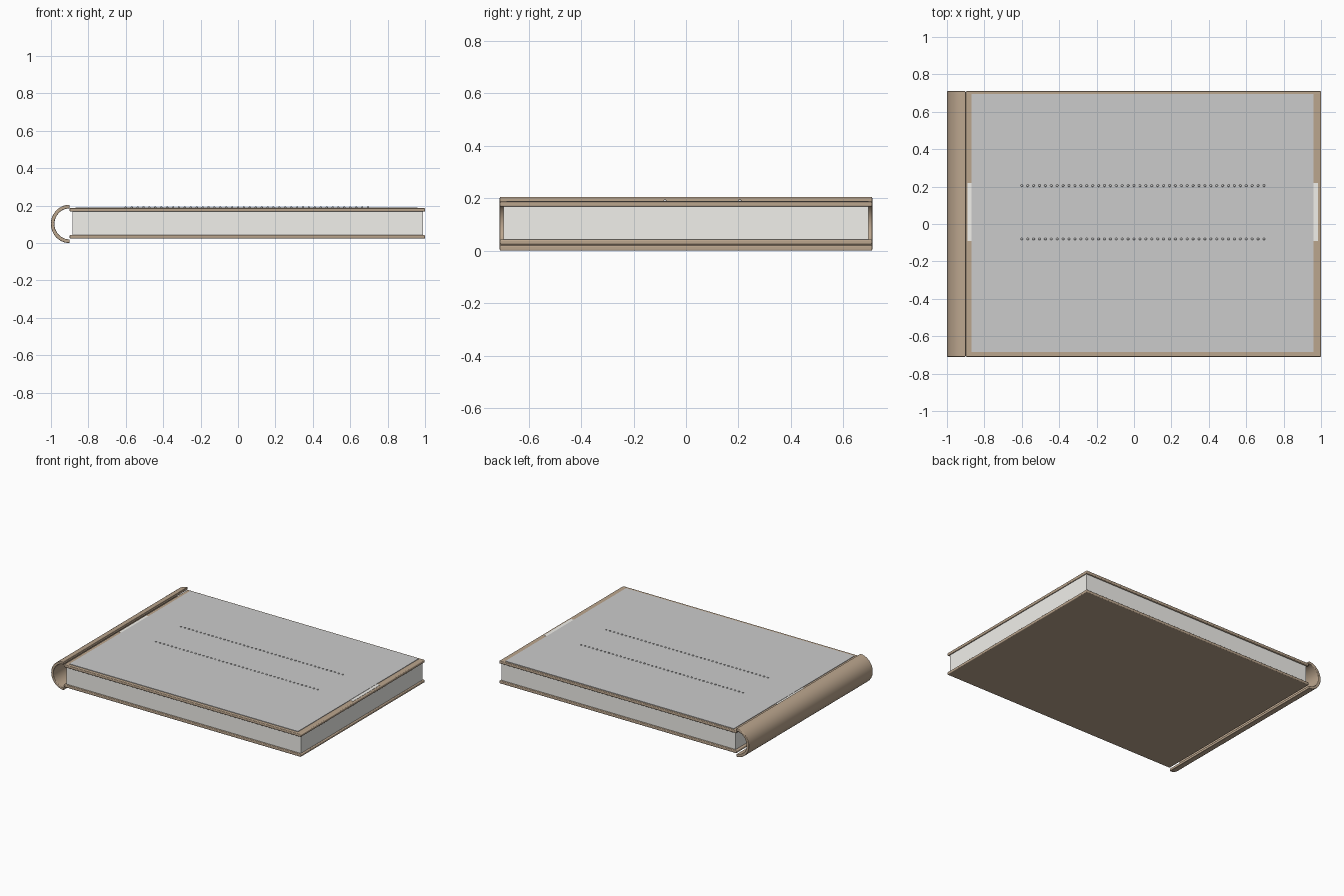
import bpy, bmesh, math

if "Cube" in bpy.data.objects:
    bpy.data.objects.remove(bpy.data.objects["Cube"])


def material(name, rgb):
    m = bpy.data.materials.new(name)
    m.diffuse_color = (*rgb, 1)
    m.use_nodes = True
    m.node_tree.nodes["Principled BSDF"].inputs["Base Color"].default_value = m.diffuse_color
    return m


TAN = material("tan_leather", (0.50, 0.38, 0.27))
PAPER = material("paper", (0.88, 0.87, 0.83))


def finish(name, bm, mat=None, bevel=0.0):
    bmesh.ops.recalc_face_normals(bm, faces=bm.faces)
    me = bpy.data.meshes.new(name)
    bm.to_mesh(me)
    bm.free()
    ob = bpy.data.objects.new(name, me)
    bpy.context.collection.objects.link(ob)
    if mat:
        me.materials.append(mat)
    if bevel:
        b = ob.modifiers.new("soft_edges", 'BEVEL')
        b.width, b.segments = bevel, 3
    bpy.ops.object.select_all(action='DESELECT')
    bpy.context.view_layer.objects.active = ob
    ob.select_set(True)
    bpy.ops.object.shade_smooth_by_angle(angle=math.radians(35))
    return ob


def box(name, lo, hi, mat=None, bevel=0.0):
    bm = bmesh.new()
    bmesh.ops.create_cube(bm, size=1)
    for v in bm.verts:
        v.co = [(a + b) / 2 + c * (b - a) for a, b, c in zip(lo, hi, v.co)]
    return finish(name, bm, mat, bevel)


# Covers and page block
box("bottom_cover", (-0.90, -0.71, 0.024), (1.0, 0.71, 0.043), TAN, 0.005)
box("top_cover", (-0.90, -0.71, 0.168), (1.0, 0.71, 0.187), TAN, 0.005)
box("pages", (-0.885, -0.695, 0.042), (0.99, 0.695, 0.169), PAPER)

# Wrap band and grey cover panel lying on the top cover
box("label_band", (-0.89, -0.09, 0.186), (0.985, 0.22, 0.1885), PAPER)
box("cover_panel", (-0.87, -0.685, 0.186), (0.96, 0.695, 0.1905))

# Spine: half-ring profile swept along y
bm = bmesh.new()
N, CX, CZ = 32, -0.90, 0.1025
angles = [math.pi / 2 + math.pi * i / N for i in range(N + 1)]
ring = [(0.1025 * math.cos(a), 0.1025 * math.sin(a)) for a in angles]
ring += [(0.083 * math.cos(a), 0.083 * math.sin(a)) for a in reversed(angles)]
face = bm.faces.new([bm.verts.new((CX + x * 0.98, -0.71, CZ + z)) for x, z in ring])
ext = bmesh.ops.extrude_face_region(bm, geom=[face], use_keep_orig=True)
bmesh.ops.translate(bm, vec=(0, 1.42, 0),
                    verts=[g for g in ext["geom"] if isinstance(g, bmesh.types.BMVert)])
finish("spine", bm, TAN, 0.004)

# Two rows of small studs across the panel
bm = bmesh.new()
COUNT = 42
for y in (0.205, -0.08):
    for i in range(COUNT):
        s = bmesh.ops.create_uvsphere(bm, u_segments=10, v_segments=6, radius=0.007)
        bmesh.ops.translate(bm, verts=s["verts"],
                            vec=(-0.6 + 1.295 * i / (COUNT - 1), y, 0.189))
finish("stitch_studs", bm)
